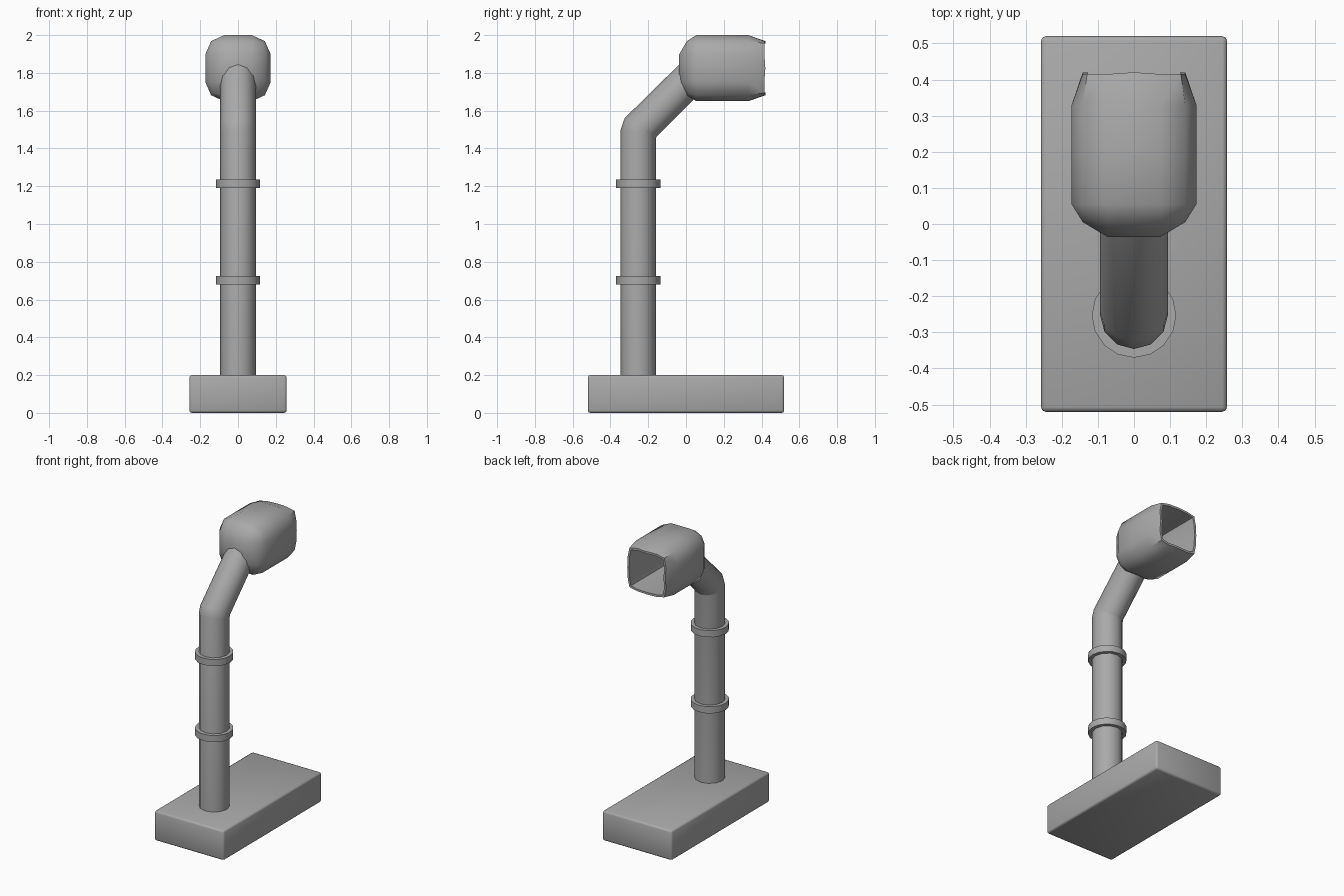
import bpy, bmesh, math
from mathutils import Vector

cube = bpy.data.objects.get("Cube")
if cube:
    bpy.data.objects.remove(cube, do_unlink=True)

grey = bpy.data.materials.new("plain grey")
grey.use_nodes = True
colour = (0.4, 0.4, 0.4, 1)
grey.diffuse_color = colour
grey.node_tree.nodes["Principled BSDF"].inputs["Base Color"].default_value = colour


def finish(bm, name, angle):
    bmesh.ops.recalc_face_normals(bm, faces=bm.faces)
    mesh = bpy.data.meshes.new(name)
    bm.to_mesh(mesh)
    bm.free()
    obj = bpy.data.objects.new(name, mesh)
    bpy.context.collection.objects.link(obj)
    mesh.materials.append(grey)
    bpy.ops.object.select_all(action='DESELECT')
    obj.select_set(True)
    bpy.context.view_layer.objects.active = obj
    bpy.ops.object.shade_smooth_by_angle(angle=math.radians(angle))
    return obj


def loft(rings):
    """Skin a list of equal closed rings and cap both ends."""
    bm = bmesh.new()
    loops = [[bm.verts.new(p) for p in ring] for ring in rings]
    n = len(loops[0])
    for a, b in zip(loops, loops[1:]):
        for i in range(n):
            j = (i + 1) % n
            bm.faces.new((a[i], a[j], b[j], b[i]))
    bm.faces.new(loops[0])
    bm.faces.new(loops[-1])
    return bm


def tilted_ring(outer, inner, radius, sides):
    """Ring spanning two (y, z) points, with the given half width in x."""
    o, i = Vector((0, *outer)), Vector((0, *inner))
    mid, half = (o + i) / 2, (i - o) / 2
    angles = [2 * math.pi * k / sides for k in range(sides)]
    return [mid + half * math.cos(t) + Vector((radius * math.sin(t), 0, 0)) for t in angles]


# Base slab with softened edges
bm = bmesh.new()
bmesh.ops.create_cube(bm, size=1)
for v in bm.verts:
    v.co = (v.co.x * 0.515, v.co.y * 1.04, v.co.z * 0.2 + 0.1)
bmesh.ops.bevel(bm, geom=bm.edges[:], offset=0.013, segments=2, profile=0.5, affect='EDGES')
finish(bm, "base", 60)

# Post that bends back into the head
post = [((-0.346, 0.15), (-0.158, 0.15)),
        ((-0.346, 1.5), (-0.158, 1.455)),
        ((-0.325, 1.56), (-0.157, 1.46)),
        ((-0.01, 1.87), (0.12, 1.74))]
finish(loft([tilted_ring(o, i, 0.094, 12) for o, i in post]), "bent_post", 40)

# Collars round the post
for name, z in (("lower_collar", 0.68), ("upper_collar", 1.19)):
    rings = [tilted_ring((-0.37, h), (-0.136, h), 0.117, 16) for h in (z, z + 0.045)]
    finish(loft(rings), name, 40)

# Head: a gridded cube with rounded edges, opened at the back
bm = bmesh.new()
bmesh.ops.create_cube(bm, size=4)
bmesh.ops.subdivide_edges(bm, edges=bm.edges[:], cuts=3, use_grid_fill=True)
half = Vector((0.173, 0.228, 0.175))
middle = Vector((0, 0.192, 1.825))
inner = Vector((0.42, 0.6, 0.42))
back = [f for f in bm.faces if all(v.co.y > 1.9 for v in f.verts)]
back_verts = {v for f in back for v in f.verts}
for v in bm.verts:
    step = [round(c) for c in v.co]
    extremes = sum(abs(s) == 2 for s in step)
    shrink = {0: 1, 1: 1, 2: 0.82, 3: 0.75}[extremes]
    for k in range(3):
        s = step[k]
        size = shrink if abs(s) == 2 else inner[k]
        v.co[k] = middle[k] + half[k] * size * (s > 0) - half[k] * size * (s < 0)
    if v in back_verts:
        v.co.y = 0.42 if extremes < 3 and 0 in step else 0.415

# Hollow: thin rim, then push the back panel deep inside
bmesh.ops.inset_region(bm, faces=back, thickness=0.014, use_even_offset=True)
ext = bmesh.ops.extrude_face_region(bm, geom=back)
bmesh.ops.delete(bm, geom=back, context='FACES')
for v in [g for g in ext["geom"] if isinstance(g, bmesh.types.BMVert)]:
    v.co.y = 0.06
finish(bm, "hollow_head", 50)
